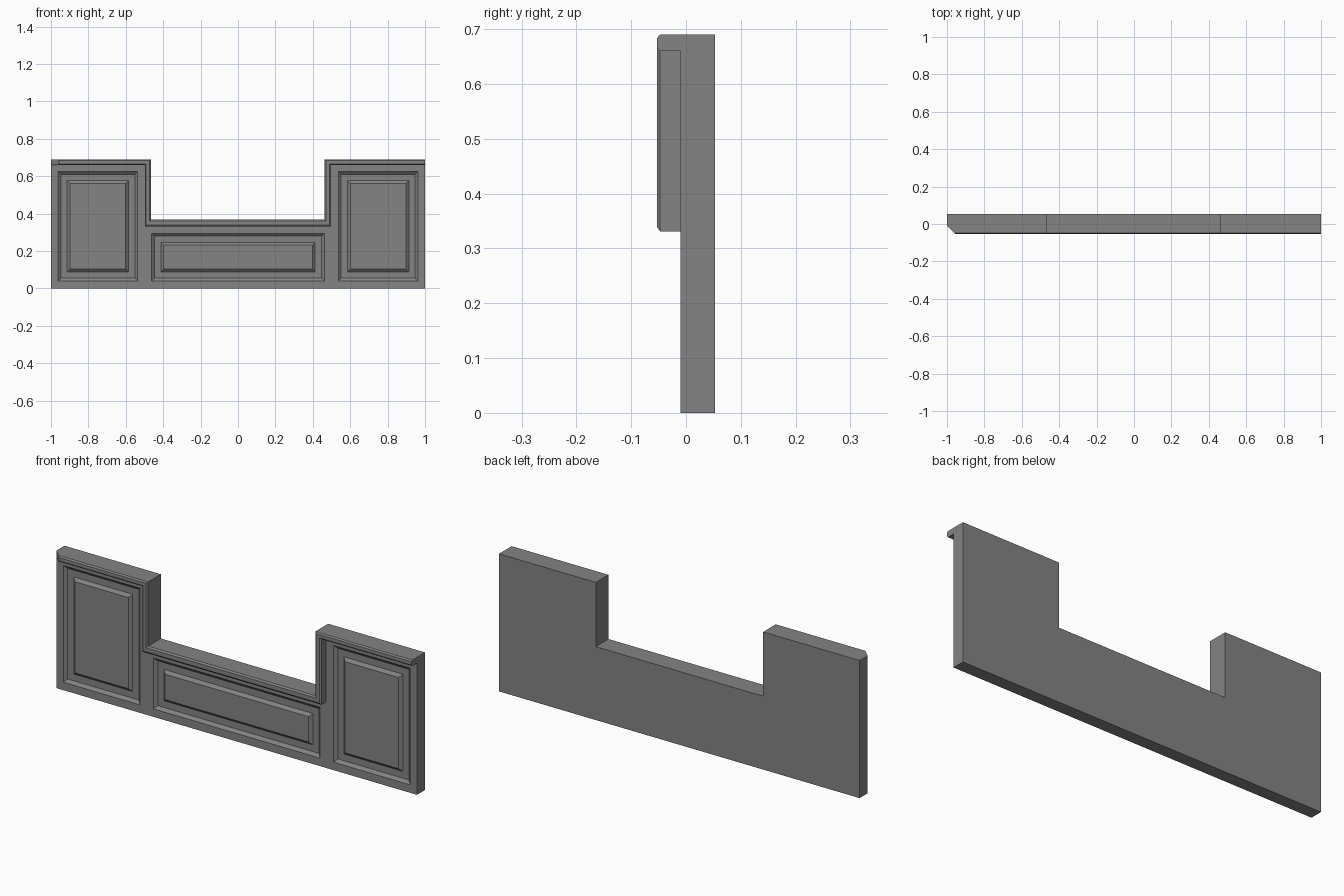
import bpy, bmesh

if "Cube" in bpy.data.objects:
    bpy.data.objects.remove(bpy.data.objects["Cube"])

# Single grey paint
GREY = (0.23, 0.23, 0.23, 1)
paint = bpy.data.materials.new("grey paint")
paint.use_nodes = True
paint.diffuse_color = GREY
paint.node_tree.nodes["Principled BSDF"].inputs["Base Color"].default_value = GREY

TOP, SILL = 0.69, 0.368           # heights of the side blocks and the low middle
NOTCH_L, NOTCH_R = -0.465, 0.463  # sides of the notch
FRONT, BACK = -0.01, 0.053        # slab faces
PANELS = [(-0.962, -0.537, 0.04, 0.625),
          (-0.462, 0.462, 0.04, 0.295),
          (0.537, 0.962, 0.04, 0.625)]


def finish(bm, name):
    bmesh.ops.recalc_face_normals(bm, faces=bm.faces)
    mesh = bpy.data.meshes.new(name)
    bm.to_mesh(mesh)
    bm.free()
    mesh.materials.append(paint)
    obj = bpy.data.objects.new(name, mesh)
    bpy.context.collection.objects.link(obj)
    return obj


def build_panelled_slab():
    # Front sheet as a grid that follows the outline and panel borders
    xs = sorted({-1, 1, NOTCH_L, NOTCH_R, *(x for p in PANELS for x in p[:2])})
    zs = sorted({0, SILL, TOP, *(z for p in PANELS for z in p[2:])})
    bm = bmesh.new()
    panel_faces = []
    for x0, x1 in zip(xs, xs[1:]):
        for z0, z1 in zip(zs, zs[1:]):
            cx, cz = (x0 + x1) / 2, (z0 + z1) / 2
            if NOTCH_L < cx < NOTCH_R and cz > SILL:
                continue
            corners = [(x0, z0), (x1, z0), (x1, z1), (x0, z1)]
            face = bm.faces.new([bm.verts.new((x, FRONT, z)) for x, z in corners])
            if any(a < cx < b and c < cz < d for a, b, c, d in PANELS):
                panel_faces.append(face)
    bmesh.ops.remove_doubles(bm, verts=bm.verts, dist=0.0001)

    # Side walls and back
    rim = [e for e in bm.edges if e.is_boundary]
    walls = bmesh.ops.extrude_edge_only(bm, edges=rim)["geom"]
    for v in walls:
        if isinstance(v, bmesh.types.BMVert):
            v.co.y = BACK
    back_rim = [e for e in walls if isinstance(e, bmesh.types.BMEdge) and e.is_boundary]
    bmesh.ops.contextual_create(bm, geom=back_rim)
    bmesh.ops.recalc_face_normals(bm, faces=bm.faces)

    # Sloped recess, flat border, raised centre field
    for width, depth in ((0.015, -0.013), (0.034, 0), (0.015, 0.013)):
        bmesh.ops.inset_region(bm, faces=panel_faces, thickness=width, depth=depth,
                               use_boundary=True, use_even_offset=True)
    return finish(bm, "panelled_slab")


def build_top_moulding():
    # Matching outer and inner corners along the stepped top edge
    low, sill_low, side = 0.66, 0.331, 0.033
    left, right = NOTCH_L - side, NOTCH_R + side
    path = [((-1, TOP), (-1, low)),
            ((NOTCH_L, TOP), (left, low)),
            ((NOTCH_L, SILL), (left, sill_low)),
            ((NOTCH_R, SILL), (right, sill_low)),
            ((NOTCH_R, TOP), (right, low)),
            ((1, TOP), (1, low))]
    # Cross-section: fraction across the strip, depth
    section = [(0, FRONT), (0, -0.047), (0.22, -0.053),
               (0.78, -0.053), (1, -0.047), (1, FRONT)]
    bm = bmesh.new()
    rings = []
    for i, (outer, inner) in enumerate(path):
        ring = []
        for t, y in section:
            x = outer[0] + t * (inner[0] - outer[0])
            z = outer[1] + t * (inner[1] - outer[1])
            if i == 0:
                x += FRONT - y  # mitred end
            ring.append(bm.verts.new((x, y, z)))
        rings.append(ring)
    count = len(section)
    for a, b in zip(rings, rings[1:]):
        for j in range(count):
            k = (j + 1) % count
            bm.faces.new((a[j], a[k], b[k], b[j]))
    bm.faces.new(rings[0])
    bm.faces.new(rings[-1])
    return finish(bm, "top_moulding")


build_panelled_slab()
build_top_moulding()
